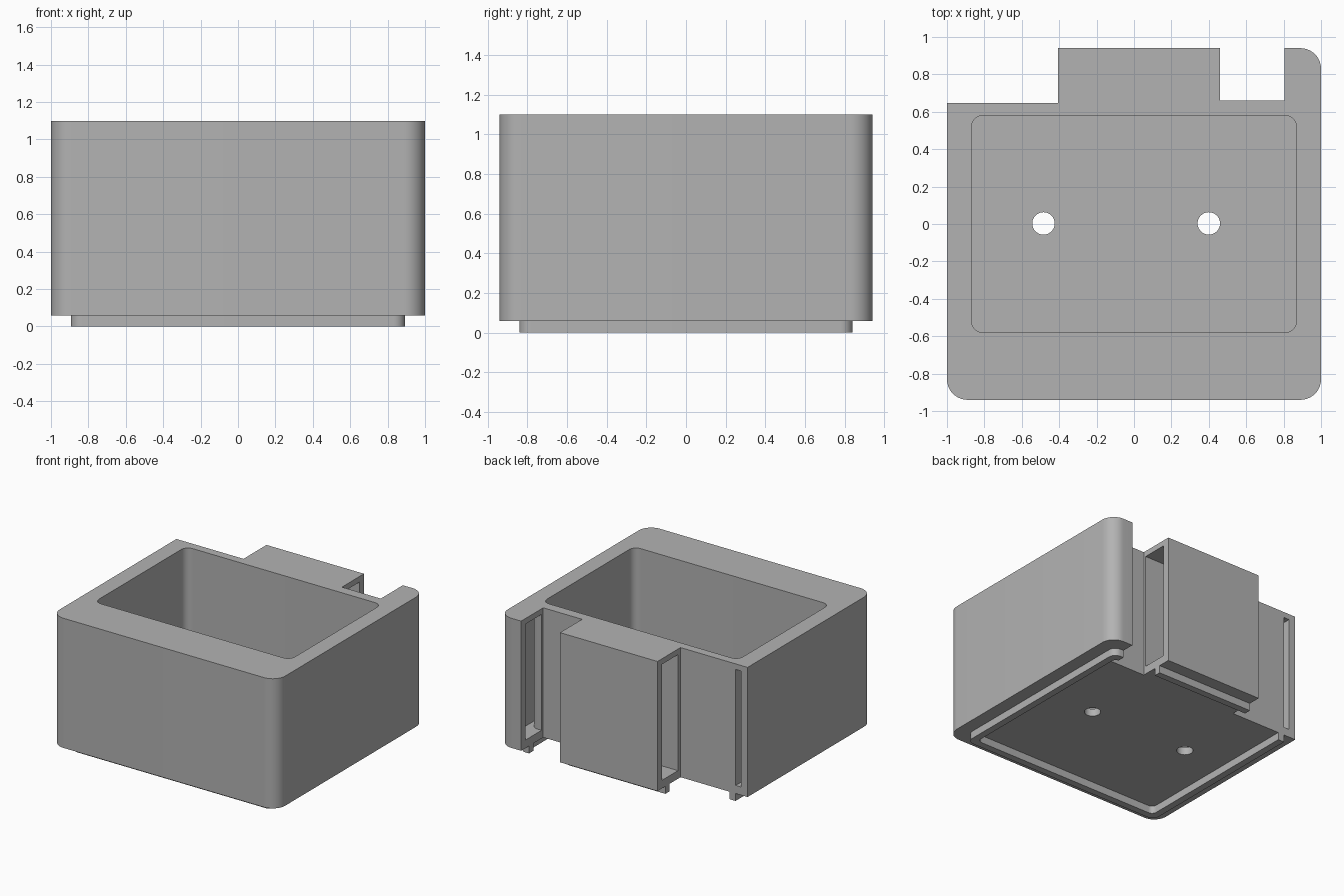
import bpy, bmesh, math

cube = bpy.data.objects.get("Cube")
if cube:
    bpy.data.objects.remove(cube, do_unlink=True)

# Single grey plastic
GREY = (0.45, 0.45, 0.45, 1)
grey = bpy.data.materials.new("grey plastic")
grey.use_nodes = True
grey.diffuse_color = GREY
grey.node_tree.nodes["Principled BSDF"].inputs["Base Color"].default_value = GREY


def prism(name, outline, z0, z1):
    """Extrude a flat outline from z0 to z1."""
    bm = bmesh.new()
    base = bm.faces.new([bm.verts.new((x, y, z0)) for x, y in outline])
    top = bmesh.ops.extrude_face_region(bm, geom=[base])["geom"]
    bmesh.ops.translate(bm, vec=(0, 0, z1 - z0),
                        verts=[g for g in top if isinstance(g, bmesh.types.BMVert)])
    bmesh.ops.recalc_face_normals(bm, faces=bm.faces)
    mesh = bpy.data.meshes.new(name)
    bm.to_mesh(mesh)
    bm.free()
    obj = bpy.data.objects.new(name, mesh)
    mesh.materials.append(grey)
    bpy.context.collection.objects.link(obj)
    return obj


def rounded_box(name, hx, hy, z0, z1, r, steps=10):
    """Centred box with rounded upright edges."""
    outline = []
    for quarter, (sx, sy) in enumerate([(1, 1), (-1, 1), (-1, -1), (1, -1)]):
        for i in range(steps + 1):
            a = (quarter + i / steps) * math.pi / 2
            outline.append((sx * (hx - r) + r * math.cos(a),
                            sy * (hy - r) + r * math.sin(a)))
    return prism(name, outline, z0, z1)


def block(name, x0, x1, y0, y1, z0, z1):
    return prism(name, [(x0, y0), (x1, y0), (x1, y1), (x0, y1)], z0, z1)


def cylinder(name, cx, cy, r, z0, z1, sides=40):
    ring = [2 * math.pi * i / sides for i in range(sides)]
    return prism(name, [(cx + r * math.cos(a), cy + r * math.sin(a)) for a in ring], z0, z1)


def combine(target, tool, operation="DIFFERENCE"):
    """Apply a boolean and discard the tool."""
    tool.hide_render = True
    mod = target.modifiers.new("bool", "BOOLEAN")
    mod.operation, mod.solver, mod.object = operation, "EXACT", tool
    bpy.context.view_layer.objects.active = target
    bpy.ops.object.modifier_apply(modifier=mod.name)
    bpy.data.objects.remove(tool, do_unlink=True)


# Main housing
body = rounded_box("box_housing", 1.0, 0.94, 0.06, 1.1, 0.11)

# Locating lip under the base
lip = rounded_box("base_lip", 0.893, 0.84, 0, 0.08, 0.06)
combine(lip, rounded_box("lip_inside", 0.838, 0.785, -0.1, 0.2, 0.04))
combine(body, lip, "UNION")

# Open pocket from the top
combine(body, rounded_box("pocket", 0.868, 0.58, 0.12, 1.3, 0.06))

# Closed hollow running inside the walls
hollow = rounded_box("wall_hollow", 0.942, 0.883, 0.125, 1.055, 0.06)
combine(hollow, rounded_box("hollow_core", 0.895, 0.68, 0, 1.3, 0.05))
combine(body, hollow)

# Notches in the back that expose the hollow
combine(body, block("corner_notch", -1.2, -0.405, 0.648, 1.2, -0.2, 1.3))
combine(body, block("slot_notch", 0.46, 0.805, 0.66, 1.2, -0.2, 1.3))

# Screw holes through the floor
for x in (-0.484, 0.4):
    combine(body, cylinder("screw_hole", x, 0.003, 0.06, -0.2, 0.5))

# Smooth the rounded corners, keep the edges crisp
for obj in bpy.context.selected_objects:
    obj.select_set(False)
body.select_set(True)
bpy.context.view_layer.objects.active = body
bpy.ops.object.shade_smooth_by_angle(angle=math.radians(30))
